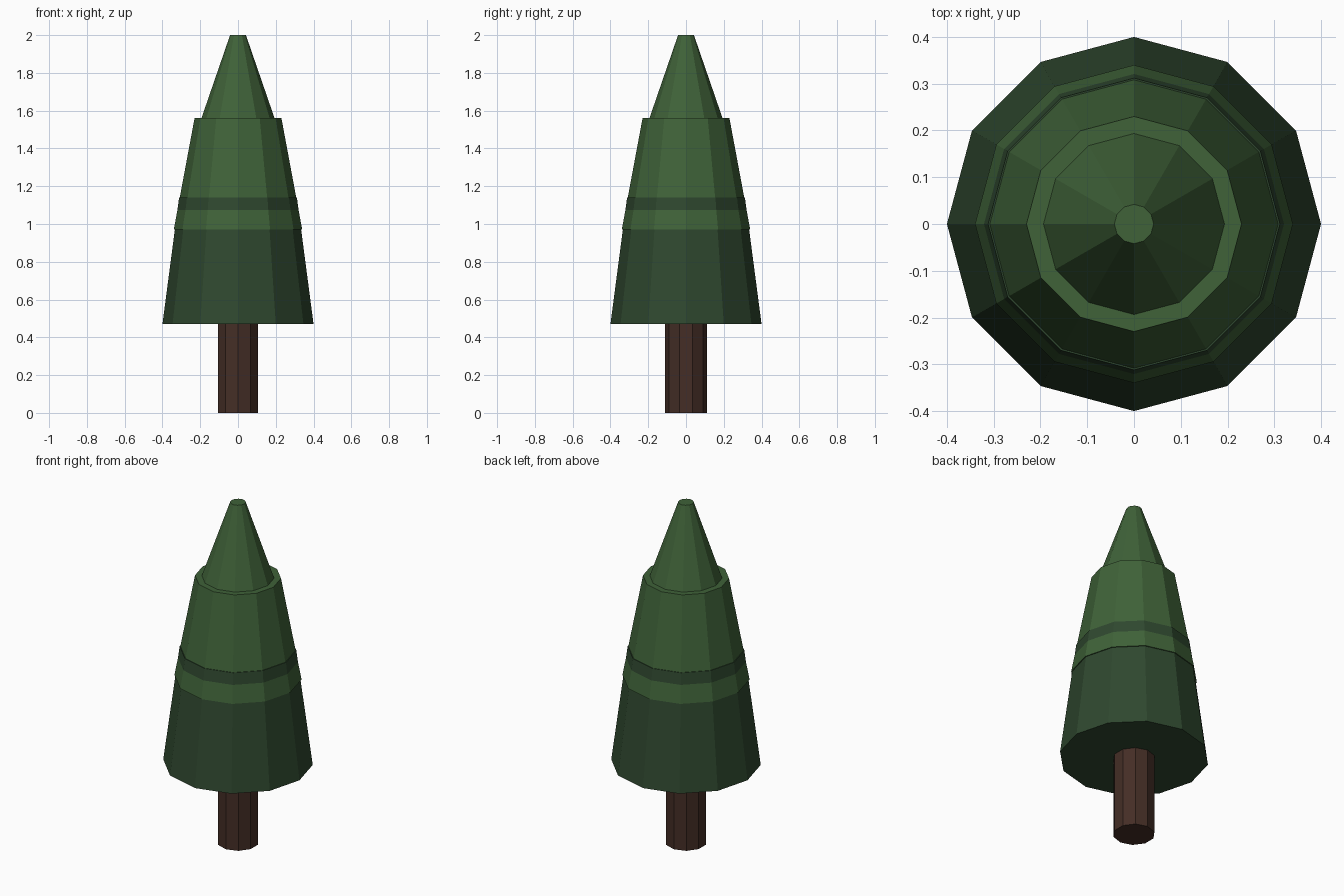
import bpy
import math

if "Cube" in bpy.data.objects:
    bpy.data.objects.remove(bpy.data.objects["Cube"])


def material(name, rgb):
    m = bpy.data.materials.new(name)
    m.diffuse_color = (*rgb, 1)
    m.use_nodes = True
    m.node_tree.nodes["Principled BSDF"].inputs["Base Color"].default_value = m.diffuse_color
    return m


brown = material("bark brown", (0.058, 0.027, 0.019))
dark = material("dark green", (0.028, 0.064, 0.028))
green = material("leaf green", (0.050, 0.122, 0.040))


def frustum(name, sides, z0, z1, r0, r1, mat):
    """Flat-sided tapered solid, with a corner pointing to +y."""
    bpy.ops.mesh.primitive_cone_add(vertices=sides, radius1=r0, radius2=r1,
                                    depth=z1 - z0, location=(0, 0, (z0 + z1) / 2))
    ob = bpy.context.object
    ob.name = name
    ob.data.materials.append(mat)
    return ob


# trunk
frustum("trunk", 10, 0, 0.55, 0.112, 0.112, brown)

# three overlapping tiers of foliage
frustum("lower_foliage", 12, 0.47, 1.14, 0.40, 0.312, dark)
frustum("middle_foliage", 12, 0.97, 1.56, 0.34, 0.23, green)
frustum("top_foliage", 12, 1.46, 2.0, 0.228, 0.042, green)
